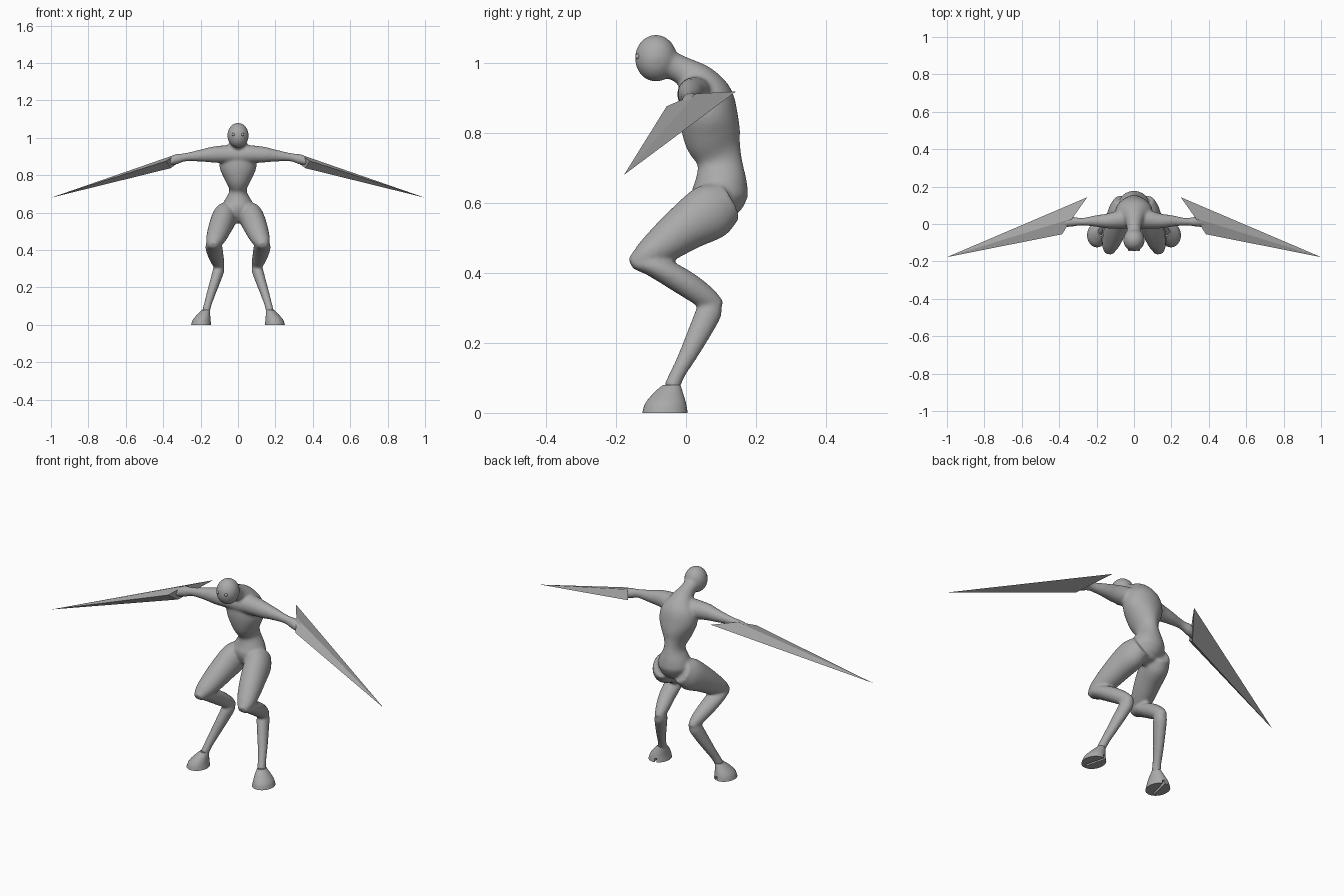
import bpy, bmesh, math
from mathutils import Vector, Matrix

if "Cube" in bpy.data.objects:
    bpy.data.objects.remove(bpy.data.objects["Cube"])

grey = bpy.data.materials.new("stone_grey")
grey.diffuse_color = (0.4, 0.4, 0.4, 1)
grey.use_nodes = True
grey.node_tree.nodes["Principled BSDF"].inputs["Base Color"].default_value = grey.diffuse_color


def finish(bm, name):
    bmesh.ops.recalc_face_normals(bm, faces=bm.faces)
    me = bpy.data.meshes.new(name)
    bm.to_mesh(me)
    bm.free()
    ob = bpy.data.objects.new(name, me)
    bpy.context.collection.objects.link(ob)
    me.materials.append(grey)
    return ob


def select(ob):
    bpy.ops.object.select_all(action='DESELECT')
    bpy.context.view_layer.objects.active = ob
    ob.select_set(True)


def apply_modifiers(ob):
    select(ob)
    bpy.ops.object.convert(target='MESH')
    ob.data.materials.clear()
    ob.data.materials.append(grey)


def smooth_path(stations, steps=4):
    # Catmull-Rom through (x, y, z, ra, rb) stations
    p = [Vector(s) for s in stations]
    p = [p[0] * 2 - p[1]] + p + [p[-1] * 2 - p[-2]]
    out = []
    for i in range(1, len(p) - 2):
        a, b, c, d = p[i - 1:i + 3]
        for k in range(steps):
            t = k / steps
            out.append(0.5 * (2 * b + (c - a) * t + (2 * a - 5 * b + 4 * c - d) * t * t
                              + (3 * b - a - 3 * c + d) * t ** 3))
    return out + [p[-2]]


def tube(bm, stations, side, sx=1, flat=False, n=32):
    # elliptical loft: ra along the side axis, rb across it
    path = smooth_path(stations)
    pts = [Vector((q[0] * sx, q[1], q[2])) for q in path]
    rings = []
    for i, q in enumerate(path):
        tan = (pts[min(i + 1, len(pts) - 1)] - pts[max(i - 1, 0)]).normalized()
        if flat:
            tan = Vector((0, 0, 1))
        u = Vector(side)
        u = (u - tan * u.dot(tan)).normalized()
        v = tan.cross(u)
        rings.append([bm.verts.new(pts[i] + u * q[3] * math.cos(a) + v * q[4] * math.sin(a))
                      for a in (2 * math.pi * k / n for k in range(n))])
    for r0, r1 in zip(rings, rings[1:]):
        for k in range(n):
            bm.faces.new((r0[k], r0[(k + 1) % n], r1[(k + 1) % n], r1[k]))
    bm.faces.new(rings[0])
    bm.faces.new(rings[-1])


X, Y = (1, 0, 0), (0, 1, 0)
torso = [(0, .105, .548, .03, .03), (0, .10, .575, .06, .06), (0, .097, .62, .085, .08),
         (0, .10, .66, .075, .074), (0, .096, .72, .046, .064), (0, .077, .78, .072, .08),
         (0, .066, .84, .098, .083), (0, .058, .90, .095, .076), (0, .035, .945, .062, .055),
         (0, -.01, .978, .04, .04), (0, -.06, 1.0, .04, .04)]
arm = [(.0, .03, .908, .055, .05), (.07, .025, .912, .05, .048), (.14, .016, .91, .04, .042),
       (.20, .016, .905, .031, .032), (.28, .012, .897, .02, .022), (.33, .012, .886, .026, .027),
       (.375, .0, .872, .018, .02)]
thigh = [(.055, .12, .605, .05, .06), (.072, .07, .575, .064, .08), (.092, .0, .53, .063, .068),
         (.113, -.07, .478, .055, .054), (.128, -.12, .445, .043, .038), (.133, -.158, .427, .022, .016)]
shin = [(.133, -.145, .427, .03, .018), (.13, -.09, .418, .045, .032), (.12, -.01, .375, .042, .037),
        (.105, .06, .328, .032, .032), (.1, .10, .306, .018, .015)]
pastern = [(.1, .09, .32, .02, .018), (.103, .07, .295, .03, .036), (.12, .043, .24, .028, .034),
           (.143, .008, .17, .024, .027), (.16, -.022, .115, .021, .022), (.172, -.043, .07, .021, .023)]

# body: torso, head and limbs fused into one smooth skin
bm = bmesh.new()
tube(bm, torso, X)
bmesh.ops.create_uvsphere(bm, u_segments=32, v_segments=20, radius=1,
                          matrix=Matrix.Translation((0, -.086, 1.013)) @ Matrix.Diagonal((.057, .06, .067, 1)))
for s in (1, -1):
    tube(bm, arm, Y, s)
    for part in (thigh, shin, pastern):
        tube(bm, part, X, s)
body = finish(bm, "body")
mod = body.modifiers.new("fuse", 'REMESH')
mod.mode = 'VOXEL'
mod.voxel_size = 0.007
mod = body.modifiers.new("soften", 'SMOOTH')
mod.factor = 0.5
mod.iterations = 7
apply_modifiers(body)
bpy.ops.object.shade_smooth()

hoof = [(.197, -.06, 0, .054, .065), (.194, -.058, .028, .047, .058),
        (.182, -.05, .058, .033, .041), (.172, -.041, .08, .021, .025)]
spike, notch, corner = (.25, .143, .918), (.33, .03, .912), (.385, -.055, .876)
keel, tip = (.36, .0, .838), (1.0, -.177, .68)

for s, label in ((1, "left"), (-1, "right")):
    # hoof with a cleft in the sole, toes turned out
    bm = bmesh.new()
    tube(bm, hoof, X, s, flat=True)
    foot = finish(bm, label + "_hoof")
    bm = bmesh.new()
    bmesh.ops.create_cube(bm, size=1, matrix=Matrix.Translation((s * .193, -.04, 0))
                          @ Matrix.Rotation(s * .25, 4, 'Z') @ Matrix.Diagonal((.011, .13, .04, 1)))
    cutter = finish(bm, label + "_cleft_cutter")
    cutter.hide_render = True
    mod = foot.modifiers.new("cleft", 'BOOLEAN')
    mod.operation = 'DIFFERENCE'
    mod.object = cutter
    apply_modifiers(foot)
    bpy.data.objects.remove(cutter)
    select(foot)
    bpy.ops.object.shade_smooth_by_angle(angle=math.radians(35))

    # long faceted arm blade with a backward spike
    bm = bmesh.new()
    S, N, C, K, T = [bm.verts.new((s * x, y, z)) for x, y, z in (spike, notch, corner, keel, tip)]
    for f in ((S, N, T), (N, C, T), (C, K, T), (K, S, T), (S, K, N), (N, K, C)):
        bm.faces.new(f)
    finish(bm, label + "_arm_blade")

    # eye
    bm = bmesh.new()
    bmesh.ops.create_uvsphere(bm, u_segments=12, v_segments=8, radius=.008,
                              matrix=Matrix.Translation((s * .024, -.137, 1.018)))
    select(finish(bm, label + "_eye"))
    bpy.ops.object.shade_smooth()
